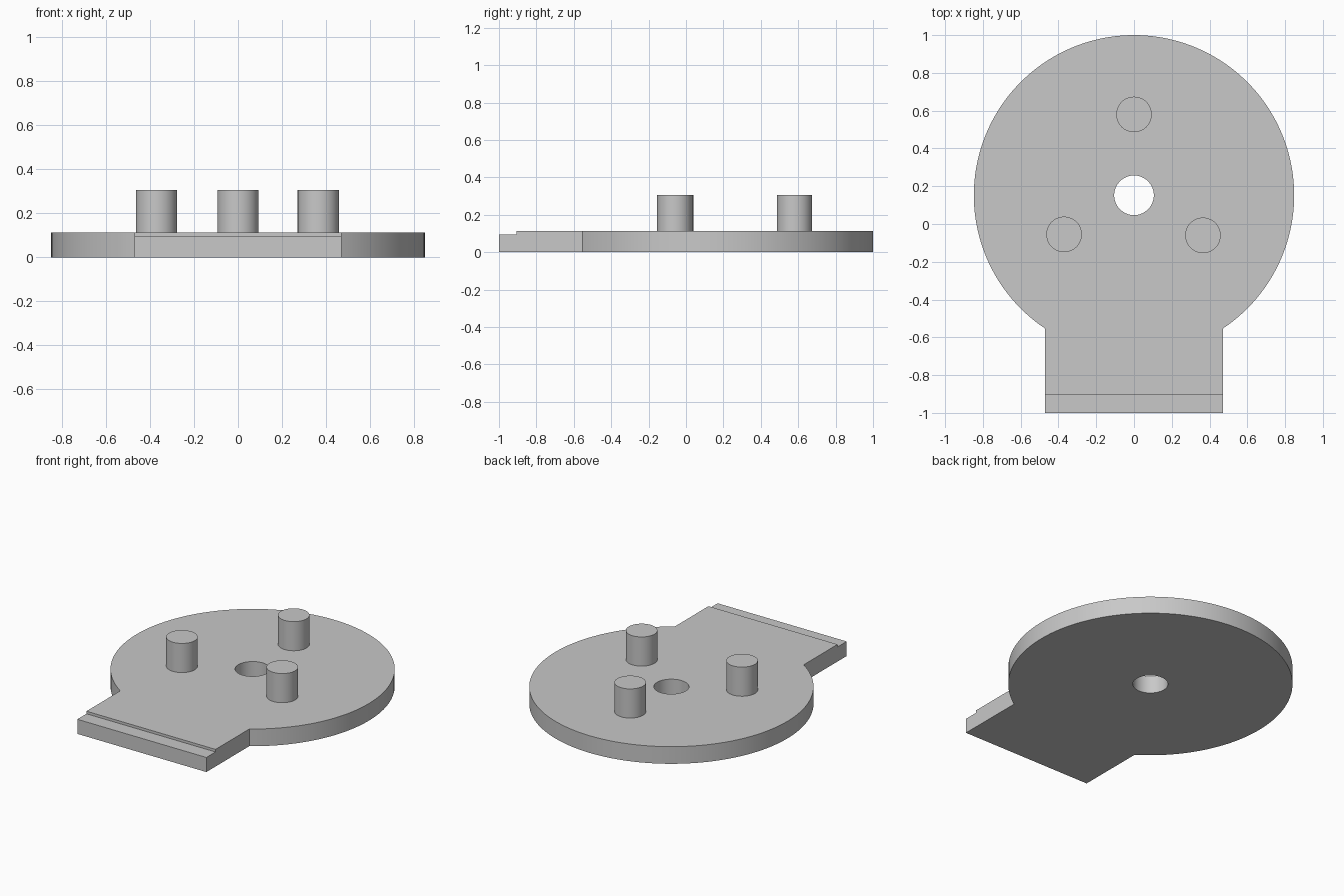
import bpy
import bmesh
from math import asin, cos, pi, radians, sin

cube = bpy.data.objects.get("Cube")
if cube:
    bpy.data.objects.remove(cube, do_unlink=True)

DISC_Y, DISC_R = 0.152, 0.848
THICK, TAB_HALF, TAB_END = 0.113, 0.47, -1.0

grey = bpy.data.materials.new("plain grey")
grey.use_nodes = True
colour = (0.58, 0.58, 0.58, 1)
grey.diffuse_color = colour
grey.node_tree.nodes["Principled BSDF"].inputs["Base Color"].default_value = colour


def add_object(name, bm):
    bmesh.ops.recalc_face_normals(bm, faces=bm.faces)
    mesh = bpy.data.meshes.new(name)
    bm.to_mesh(mesh)
    bm.free()
    mesh.materials.append(grey)
    obj = bpy.data.objects.new(name, mesh)
    bpy.context.collection.objects.link(obj)
    return obj


def prism(name, outline, bottom, top):
    """Extrude a flat outline upward into a solid."""
    bm = bmesh.new()
    face = bm.faces.new([bm.verts.new((x, y, bottom)) for x, y in outline])
    grown = bmesh.ops.extrude_face_region(bm, geom=[face], use_keep_orig=True)
    verts = [v for v in grown["geom"] if isinstance(v, bmesh.types.BMVert)]
    bmesh.ops.translate(bm, verts=verts, vec=(0, 0, top - bottom))
    return add_object(name, bm)


def arc(x, y, radius, start, end, steps):
    angles = [start + (end - start) * i / steps for i in range(steps + 1)]
    return [(x + radius * cos(a), y + radius * sin(a)) for a in angles]


def circle(x, y, radius, steps):
    return arc(x, y, radius, 0, 2 * pi, steps)[:-1]


def select_only(obj):
    bpy.ops.object.select_all(action="DESELECT")
    obj.select_set(True)
    bpy.context.view_layer.objects.active = obj


def cut(target, cutter):
    mod = target.modifiers.new("cut", "BOOLEAN")
    mod.operation, mod.solver, mod.object = "DIFFERENCE", "EXACT", cutter
    select_only(target)
    bpy.ops.object.modifier_apply(modifier=mod.name)
    bpy.data.objects.remove(cutter, do_unlink=True)


# Round plate with a straight tab at the front
half_gap = asin(TAB_HALF / DISC_R)
outline = arc(0, DISC_Y, DISC_R, -pi / 2 + half_gap, 3 * pi / 2 - half_gap, 128)
outline += [(-TAB_HALF, TAB_END), (TAB_HALF, TAB_END)]
plate = prism("base_plate", outline, 0, THICK)

# Centre hole and shallow step along the tab edge
cut(plate, prism("hole_cutter", circle(0, DISC_Y, 0.105, 64), -0.1, 0.3))
step = [(-0.6, -1.1), (0.6, -1.1), (0.6, -0.905), (-0.6, -0.905)]
cut(plate, prism("step_cutter", step, 0.096, 0.3))

# Three upright pins around the hole
parts = [plate]
for name, x, y in (("back_pin", 0, 0.58), ("right_pin", -0.37, -0.055),
                   ("left_pin", 0.365, -0.06)):
    parts.append(prism(name, circle(x, y, 0.094, 64), THICK, 0.305))

for part in parts:
    select_only(part)
    bpy.ops.object.shade_smooth_by_angle(angle=radians(30))
